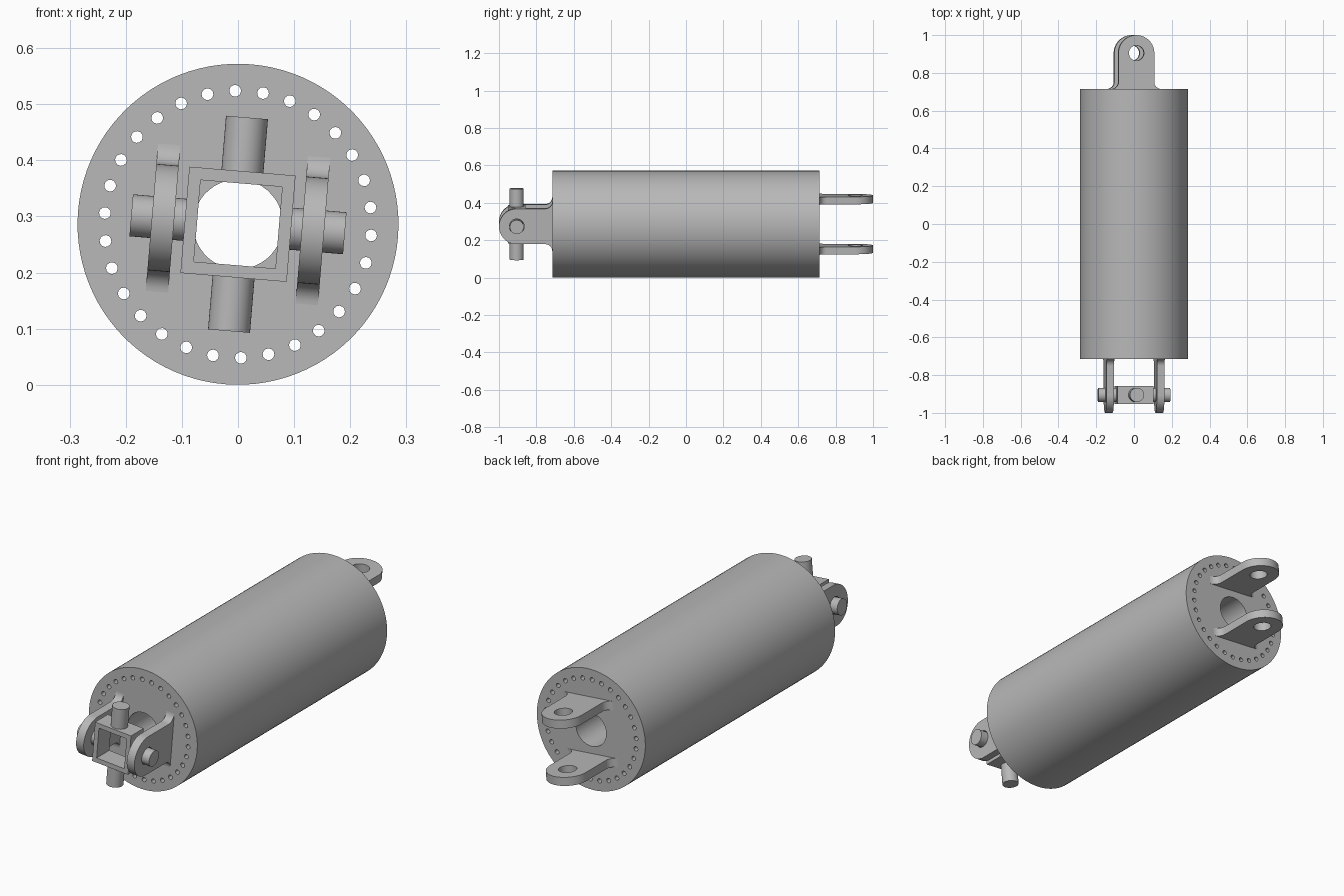
import bpy, bmesh
from math import sin, cos, pi, radians
from mathutils import Matrix, Vector

cube = bpy.data.objects.get("Cube")
if cube:
    bpy.data.objects.remove(cube, do_unlink=True)

steel = bpy.data.materials.new("steel grey")
steel.use_nodes = True
steel.diffuse_color = (0.48, 0.48, 0.48, 1)
steel.node_tree.nodes["Principled BSDF"].inputs["Base Color"].default_value = steel.diffuse_color

R = 0.286          # drum radius
HALF = 0.715       # drum half length
EYE = 0.905        # distance of the pin axes from the middle
LUG_X = 0.134      # lug offset from the axis
LUG_R = 0.095      # lug half width
PIN_R = 0.0375
# everything is rolled slightly about the long axis
ROLL = Matrix.Translation((0, 0, R)) @ Matrix.Rotation(radians(4.8), 4, 'Y')
X, Y, Z = Vector((1, 0, 0)), Vector((0, 1, 0)), Vector((0, 0, 1))


def arc(cx, cy, r, start, end, n):
    """Points on an arc, angles in degrees."""
    angles = [radians(start + (end - start) * i / n) for i in range(n + 1)]
    return [(cx + r * cos(a), cy + r * sin(a)) for a in angles]


def circle(cx, cy, r, n):
    return arc(cx, cy, r, 0, 360, n)[:-1]


def extrude(name, loops, depth, u, v, origin):
    """Extrude an outline with holes, laid out on axes u and v, about its origin."""
    curve = bpy.data.curves.new(name + " outline", 'CURVE')
    curve.dimensions = '2D'
    curve.fill_mode = 'BOTH'
    curve.extrude = depth / 2
    for loop in loops:
        spline = curve.splines.new('POLY')
        spline.points.add(len(loop) - 1)
        for p, (a, b) in zip(spline.points, loop):
            p.co = (a, b, 0, 1)
        spline.use_cyclic_u = True
    temp = bpy.data.objects.new(name + " outline", curve)
    bpy.context.collection.objects.link(temp)
    bpy.context.view_layer.update()
    mesh = bpy.data.meshes.new_from_object(
        temp.evaluated_get(bpy.context.evaluated_depsgraph_get()))
    bpy.data.objects.remove(temp, do_unlink=True)
    bpy.data.curves.remove(curve)

    # weld caps to walls and place the part
    bm = bmesh.new()
    bm.from_mesh(mesh)
    bmesh.ops.remove_doubles(bm, verts=bm.verts, dist=1e-5)
    axes = Matrix((u, v, u.cross(v))).transposed().to_4x4()
    bm.transform(ROLL @ Matrix.Translation(origin) @ axes)
    bmesh.ops.recalc_face_normals(bm, faces=bm.faces)
    bm.to_mesh(mesh)
    bm.free()
    mesh.name = name
    mesh.materials.clear()
    mesh.materials.append(steel)
    obj = bpy.data.objects.new(name, mesh)
    bpy.context.collection.objects.link(obj)
    bpy.ops.object.select_all(action='DESELECT')
    obj.select_set(True)
    bpy.context.view_layer.objects.active = obj
    bpy.ops.object.shade_smooth_by_angle(angle=radians(35))
    return obj


# drum with central bore and a ring of bolt holes
bolts = [circle(0.238 * cos(a), 0.238 * sin(a), 0.0105, 12)
         for a in (radians(12 * i) for i in range(30))]
extrude("drum", [circle(0, 0, R, 96), circle(0, 0, 0.08, 40)] + bolts,
        2 * HALF, X, Z, Vector())

# lug outline: flared foot, straight sides, rounded eye end
fillet = 0.037
reach = EYE - HALF
side = ([(-0.003, LUG_R + fillet)]
        + arc(fillet, LUG_R + fillet, fillet, 180, 270, 8)
        + arc(reach, 0, LUG_R, 90, 0, 16))
lug = side + [(a, -b) for a, b in reversed(side[:-1])]
eye = circle(reach, 0, 0.04, 32)

for s, front_side, back_side in ((1, "left", "upper"), (-1, "right", "lower")):
    # front fork stands upright, rear fork lies flat
    extrude("front_lug_" + front_side, [lug, eye], 0.04, -Y, Z,
            Vector((s * LUG_X, -HALF, 0)))
    extrude("rear_lug_" + back_side, [lug, eye], 0.04, Y, X,
            Vector((0, HALF, s * LUG_X)))


# open square joint block
def square(h):
    return [(-h, -h), (h, -h), (h, h), (-h, h)]


extrude("joint_block", [square(0.095), square(0.073)], 0.095, X, Z, Vector((0, -EYE, 0)))

# four trunnion pins on the block
for name, d, u, v in (("left", X, Y, Z), ("right", -X, Y, Z),
                      ("upper", Z, X, Y), ("lower", -Z, X, Y)):
    extrude("joint_pin_" + name, [circle(0, 0, PIN_R, 40)], 0.108, u, v,
            -EYE * Y + d * 0.137)
